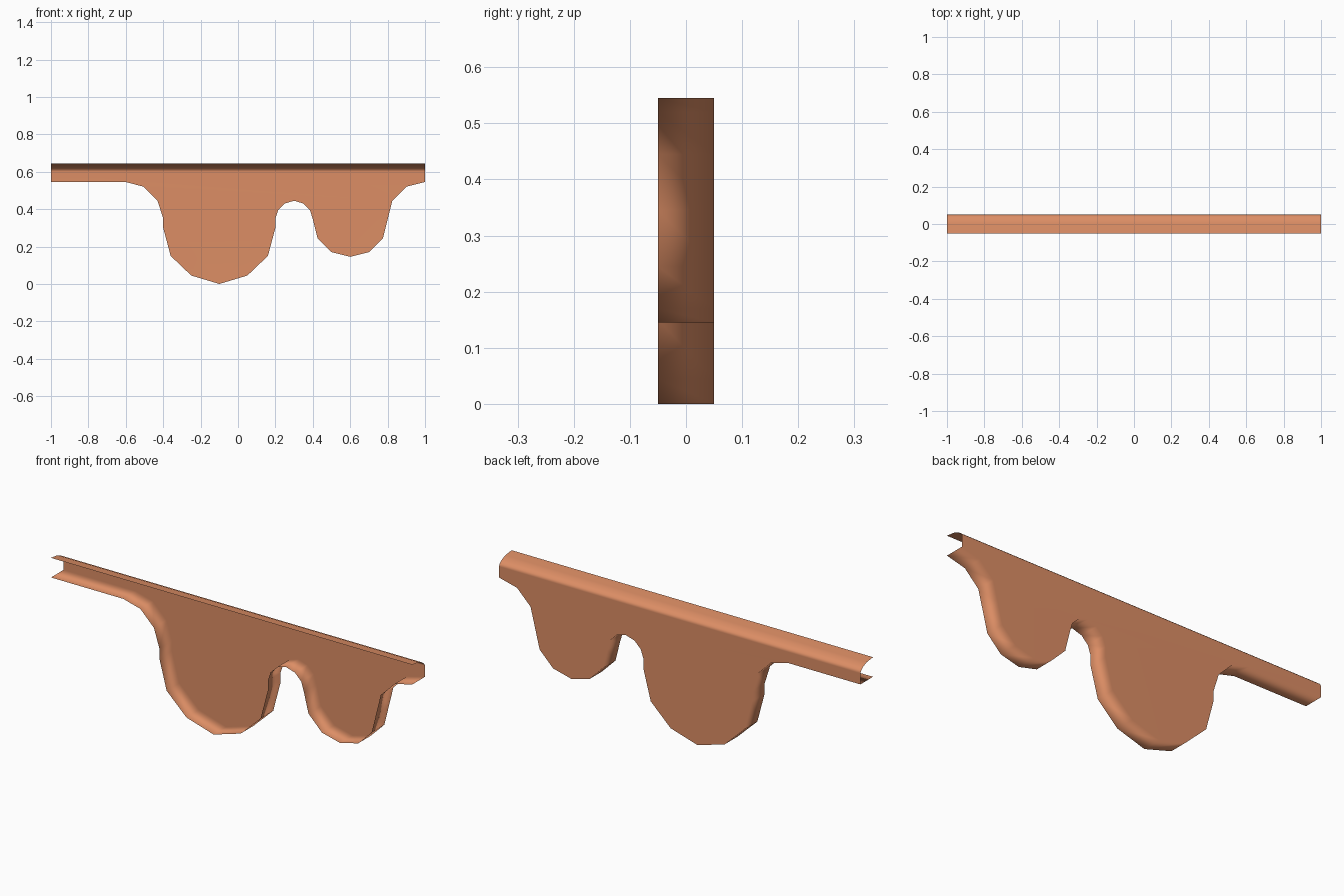
import bpy, bmesh

if "Cube" in bpy.data.objects:
    bpy.data.objects.remove(bpy.data.objects["Cube"])

BACK, FRONT = 0.05, -0.05

# Lower dripping edge, left to right (x, z)
drip = [(-1, .545), (-.6, .545), (-.505, .52), (-.43, .445), (-.4, .35), (-.4, .3),
        (-.36, .15), (-.25, .045), (-.1, 0), (.05, .045), (.16, .15), (.2, .3),
        (.2, .35), (.215, .395), (.25, .43), (.3, .445), (.35, .43), (.385, .395),
        (.4, .345), (.425, .245), (.5, .17), (.6, .145), (.7, .17), (.775, .245),
        (.8, .345), (.825, .445), (.9, .52), (1, .545)]

# Rounded top lip, back to front (y, z)
lip = [(BACK, .60), (.043, .613), (.028, .625), (0, .637), (FRONT, .643)]

bm = bmesh.new()
back = [bm.verts.new((x, BACK, z)) for x, z in drip]
front = [bm.verts.new((x, FRONT, z)) for x, z in drip]
left = [bm.verts.new((-1, y, z)) for y, z in lip]
right = [bm.verts.new((1, y, z)) for y, z in lip]

# Flat back plate
bm.faces.new(back[::-1] + [left[0], right[0]])
# Rim along the drips
for i in range(len(drip) - 1):
    bm.faces.new((back[i], back[i + 1], front[i + 1], front[i]))
# Rolled top lip
for i in range(len(lip) - 1):
    bm.faces.new((left[i], left[i + 1], right[i + 1], right[i]))
for f in bm.faces:
    f.smooth = True

mesh = bpy.data.meshes.new("drip_trim")
bm.to_mesh(mesh)
bm.free()
trim = bpy.data.objects.new("drip_trim", mesh)
bpy.context.collection.objects.link(trim)

# The plate stays flat while the rims shade round
wn = trim.modifiers.new("weighted_normals", 'WEIGHTED_NORMAL')
wn.weight = 80

mat = bpy.data.materials.new("warm_clay_orange")
mat.diffuse_color = (0.72, 0.27, 0.13, 1)
mat.use_nodes = True
mat.node_tree.nodes["Principled BSDF"].inputs["Base Color"].default_value = mat.diffuse_color
mesh.materials.append(mat)
